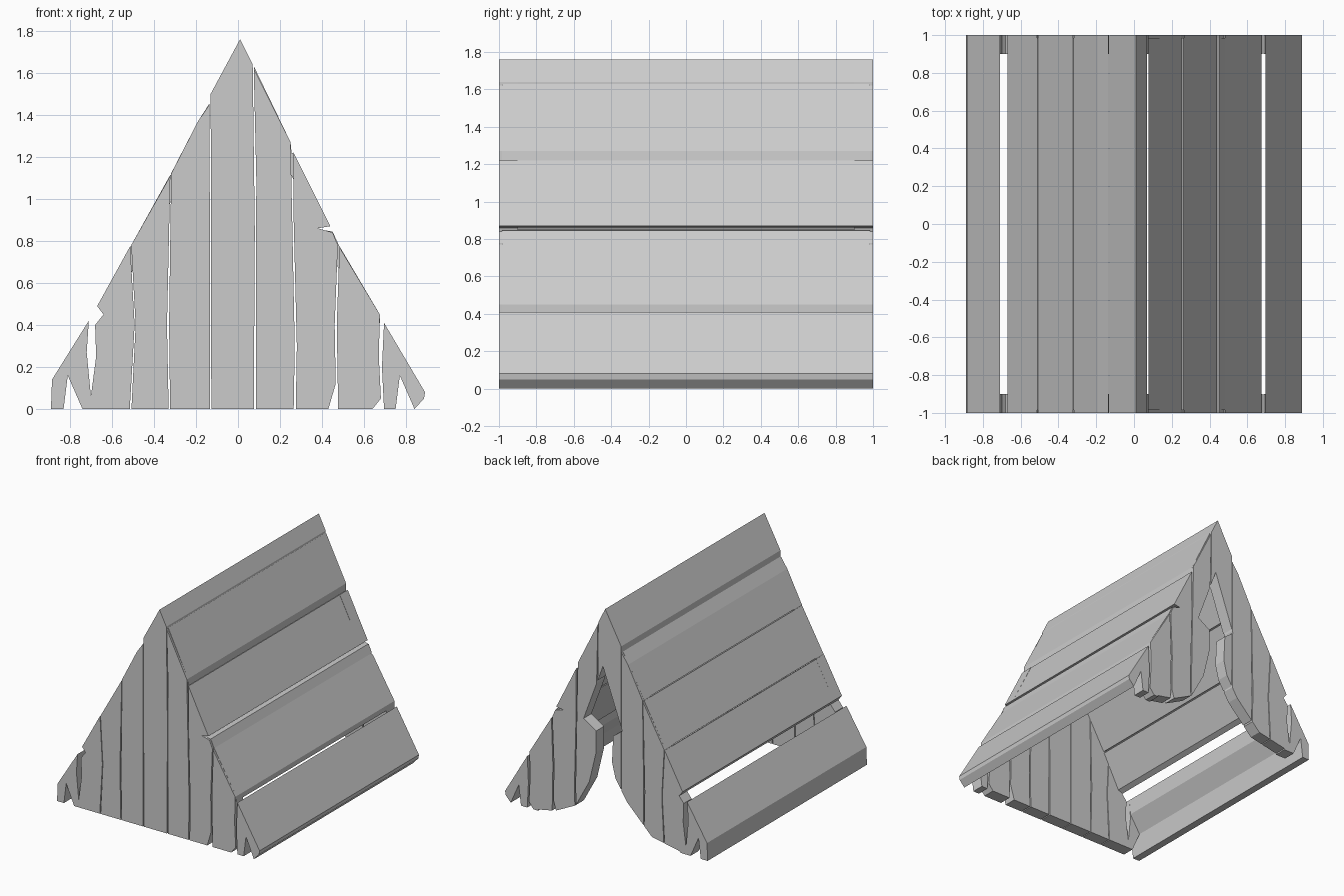
import bpy, bmesh


def extrude_profile(name, outlines, y0, y1):
    """One object from closed (x, z) outlines, extruded from y0 to y1."""
    bm = bmesh.new()
    for pts in outlines:
        face = bm.faces.new([bm.verts.new((x, y0, z)) for x, z in pts])
        ext = bmesh.ops.extrude_face_region(bm, geom=[face])
        for v in ext["geom"]:
            if isinstance(v, bmesh.types.BMVert):
                v.co.y = y1
    bmesh.ops.recalc_face_normals(bm, faces=bm.faces[:])
    mesh = bpy.data.meshes.new(name)
    bm.to_mesh(mesh)
    bm.free()
    obj = bpy.data.objects.new(name, mesh)
    bpy.context.collection.objects.link(obj)
    return obj


# Upright wall boards, left half and ridge board
left_boards = [
    [(-.515, 0), (-.74, 0), (-.81, .16), (-.83, 0), (-.89, 0), (-.885, .14),
     (-.71, .42), (-.72, .27), (-.70, .06), (-.675, .25), (-.68, .40),
     (-.64, .45), (-.67, .49), (-.513, .775), (-.492, .4)],
    [(-.507, 0), (-.33, 0), (-.338, .4), (-.322, 1.11), (-.508, .78), (-.487, .4)],
    [(-.323, 0), (-.133, 0), (-.135, 1.45), (-.19, 1.37), (-.318, 1.12), (-.328, .4)],
    [(-.127, 0), (.075, 0), (.08, .85), (.07, 1.64), (.01, 1.76), (-.13, 1.5)],
]
# Upright wall boards, right half
right_boards = [
    [(.085, 0), (.265, 0), (.27, .3), (.258, .9), (.25, 1.27), (.075, 1.62), (.087, 1.1)],
    [(.275, 0), (.43, 0), (.465, .12), (.46, .4), (.475, .78), (.45, .84),
     (.38, .86), (.44, .87), (.265, 1.22), (.265, .9), (.28, .3)],
    [(.477, 0), (.64, 0), (.68, .05), (.67, .25), (.675, .45), (.483, .77), (.47, .4), (.475, .1)],
    [(.695, 0), (.75, 0), (.77, .16), (.84, 0), (.885, .05), (.89, .08), (.695, .41), (.685, .2)],
]
boards = left_boards + right_boards
front_wall = extrude_profile("front_wall", boards, -1.0, -0.9)
back_wall = extrude_profile("back_wall", boards, 0.9, 1.0)

# Doorway with parted, worn edges cut from the back wall
doorway = [(.6, -.1), (.6, .01), (.45, .04), (.27, .13), (.15, .35), (.09, .6), (.09, .77),
           (.2, .84), (.03, 1.3), (-.14, .83), (-.06, .77), (-.05, .56), (-.08, .44),
           (-.18, .28), (-.4, .06), (-.65, .01), (-.65, -.1)]
cutter = extrude_profile("doorway_cutter", [doorway], 0.8, 1.1)
cutter.hide_render = True
mod = back_wall.modifiers.new("doorway", 'BOOLEAN')
mod.operation, mod.solver, mod.object = 'DIFFERENCE', 'EXACT', cutter
bpy.context.view_layer.objects.active = back_wall
bpy.ops.object.modifier_apply(modifier=mod.name)
bpy.data.objects.remove(cutter)

# Long roof boards
roof = {
    "ridge_board": [(-.13, 1.5), (.01, 1.76), (.07, 1.64), (.07, 1.49), (.01, 1.62), (-.13, 1.36)],
    "roof_left_upper": [(-.135, 1.455), (-.19, 1.37), (-.319, 1.12), (-.26, 1.09), (-.135, 1.33)],
    "roof_left_middle": [(-.322, 1.115), (-.508, .78), (-.455, .75), (-.265, 1.08)],
    "roof_left_lower": [(-.512, .775), (-.67, .49), (-.64, .45), (-.60, .47), (-.46, .74)],
    "roof_left_eave": [(-.71, .42), (-.885, .14), (-.89, 0), (-.83, 0), (-.81, .16), (-.72, .3)],
    "roof_right_upper": [(.076, 1.63), (.25, 1.27), (.256, 1.21), (.2, 1.22), (.078, 1.48)],
    "roof_right_middle": [(.263, 1.22), (.44, .87), (.38, .862), (.21, 1.2)],
    "roof_right_lower": [(.45, .845), (.48, .78), (.675, .45), (.675, .41), (.61, .42), (.38, .855)],
    "roof_right_eave": [(.695, .41), (.89, .08), (.885, .05), (.84, 0), (.77, .16), (.695, .29)],
}
for name, outline in roof.items():
    extrude_profile(name, [outline], -0.985, 0.985)
